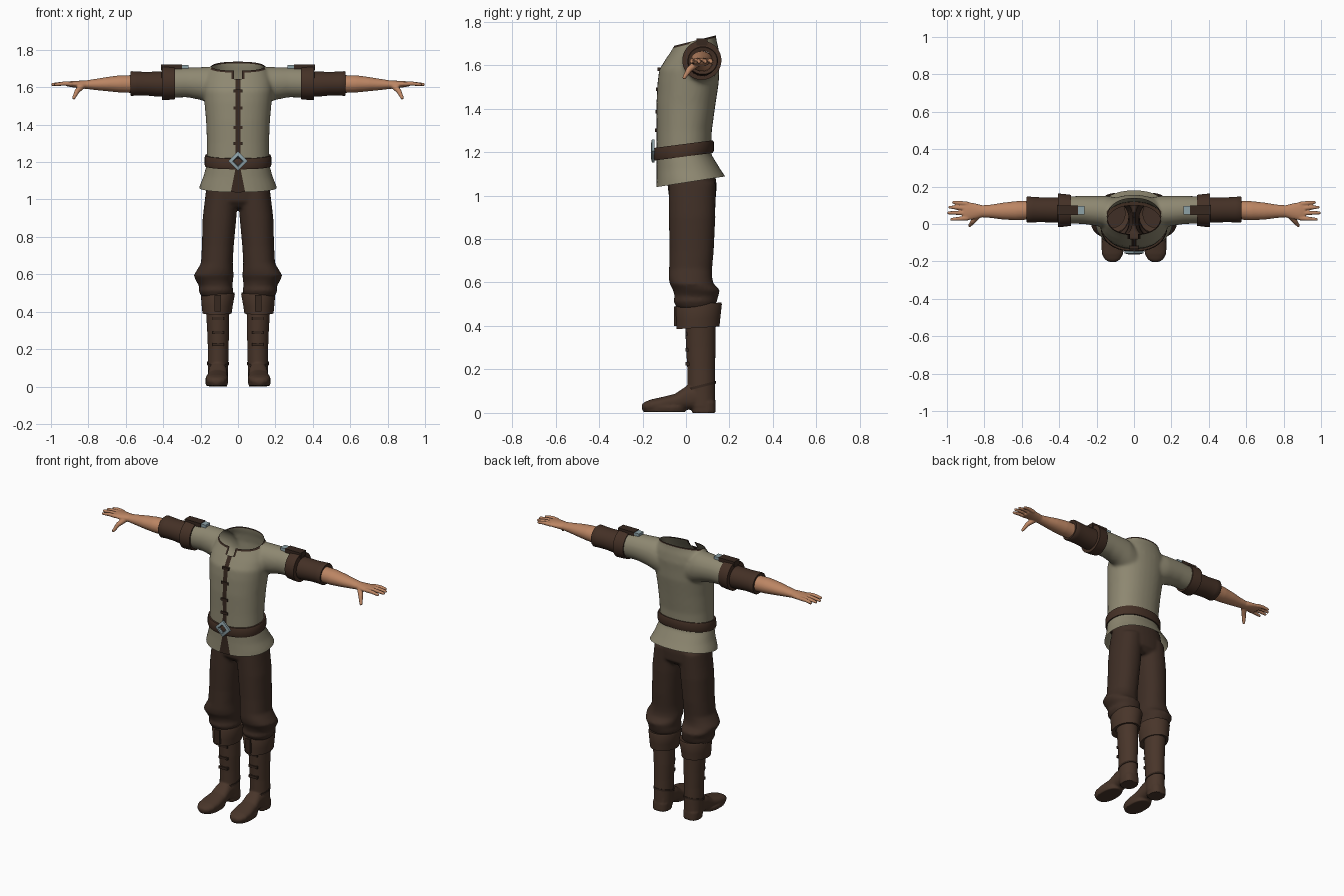
import bpy, bmesh, math
from mathutils import Vector, Matrix


def material(name, r, g, b):
    m = bpy.data.materials.new(name)
    m.diffuse_color = (r, g, b, 1)
    return m


LINEN = material("linen", 0.27, 0.245, 0.165)
TROUSER = material("trouser_brown", 0.05, 0.028, 0.019)
LEATHER = material("leather_brown", 0.058, 0.030, 0.019)
BOOT = material("boot_brown", 0.066, 0.036, 0.023)
TRIM = material("dark_trim", 0.038, 0.021, 0.014)
SKIN = material("skin", 0.50, 0.235, 0.125)
STEEL = material("steel", 0.27, 0.36, 0.39)


def loft(bm, axis, sections, p=2.0, sides=32, caps=True):
    """Skin superellipse sections (position, centre u, centre v, radius u, radius v)."""
    rings = []
    for pos, cu, cv, ru, rv in sections:
        ring = []
        for i in range(sides):
            a = 2 * math.pi * i / sides
            c, s = math.cos(a), math.sin(a)
            u = cu + ru * math.copysign(abs(c) ** (2 / p), c)
            v = cv + rv * math.copysign(abs(s) ** (2 / p), s)
            ring.append(bm.verts.new({'x': (pos, u, v), 'y': (u, pos, v), 'z': (u, v, pos)}[axis]))
        rings.append(ring)
    faces = []
    for a, b in zip(rings, rings[1:]):
        for i in range(sides):
            j = (i + 1) % sides
            faces.append(bm.faces.new((a[i], a[j], b[j], b[i])))
    if caps:
        faces += [bm.faces.new(rings[0]), bm.faces.new(rings[-1])]
    bmesh.ops.recalc_face_normals(bm, faces=faces)


def limb(bm, points, radii):
    """Tapered round rod through points, with ball joints."""
    for k, (p0, r0) in enumerate(zip(points, radii)):
        bmesh.ops.create_icosphere(bm, subdivisions=2, radius=r0, matrix=Matrix.Translation(p0))
        if k:
            a, b = Vector(points[k - 1]), Vector(p0)
            rot = (b - a).to_track_quat('Z', 'Y').to_matrix().to_4x4()
            bmesh.ops.create_cone(bm, cap_ends=True, segments=12, radius1=radii[k - 1], radius2=r0,
                                  depth=(b - a).length, matrix=Matrix.Translation((a + b) / 2) @ rot)


def make(name, bm, mats, mirror=False, voxel=0, smooth=0):
    """Turn a bmesh into an object, optionally fused into one skin and mirrored."""
    me = bpy.data.meshes.new(name)
    bm.to_mesh(me)
    bm.free()
    ob = bpy.data.objects.new(name, me)
    bpy.context.collection.objects.link(ob)
    for m in mats:
        me.materials.append(m)
    bpy.ops.object.select_all(action='DESELECT')
    ob.select_set(True)
    bpy.context.view_layer.objects.active = ob
    if voxel:
        r = ob.modifiers.new("fuse", 'REMESH')
        r.mode, r.voxel_size = 'VOXEL', voxel
        s = ob.modifiers.new("relax", 'SMOOTH')
        s.factor, s.iterations = 0.5, smooth
        for n in ("fuse", "relax"):
            bpy.ops.object.modifier_apply(modifier=n)
    bpy.ops.object.shade_smooth_by_angle(angle=math.radians(45))
    if mirror:
        ob.modifiers.new("mirror", 'MIRROR').use_mirror_merge = False
    return ob


def part(name, axis, sections, mat, tilt=0.0, p=2.0, mirror=False):
    bm = bmesh.new()
    loft(bm, axis, sections, p, 40, False)
    for v in bm.verts:
        v.co.z += tilt * v.co.y
    return make(name, bm, [mat], mirror)


def box(name, lo, hi, mat, mirror=False):
    bm = bmesh.new()
    bmesh.ops.create_cube(bm, size=1)
    for v in bm.verts:
        v.co = [(a + b) / 2 + c * (b - a) for a, b, c in zip(lo, hi, v.co)]
    return make(name, bm, [mat], mirror)


def cut(bm, co, no, clear=False, test=lambda c: True):
    faces = [f for f in bm.faces if test(f.calc_center_median())]
    geom = set(faces)
    for f in faces:
        geom.update(f.verts, f.edges)
    bmesh.ops.bisect_plane(bm, geom=list(geom), plane_co=co, plane_no=no, clear_outer=clear)


# Shirt: torso and sleeves fused, then opened at neck, hem and sleeve ends
bm = bmesh.new()
loft(bm, 'z', [(0.98, 0, .035, .225, .175), (1.07, 0, .028, .207, .164), (1.12, 0, .012, .186, .147),
               (1.19, 0, -.01, .167, .126), (1.30, 0, -.008, .166, .127), (1.42, 0, 0, .171, .136),
               (1.52, 0, .01, .18, .141), (1.58, 0, .015, .185, .138), (1.63, 0, .032, .182, .124),
               (1.68, 0, .045, .166, .104), (1.715, 0, .048, .138, .092), (1.79, 0, .048, .122, .084)], p=2.2)
for s in (1, -1):
    loft(bm, 'x', [(s * .08, .06, 1.59, .08, .105), (s * .15, .066, 1.612, .085, .098),
                   (s * .20, .07, 1.62, .081, .088), (s * .27, .075, 1.626, .075, .08),
                   (s * .40, .075, 1.622, .073, .078)])
shirt = make("shirt", bm, [LINEN, TRIM], voxel=0.009, smooth=10)
bm = bmesh.new()
bm.from_mesh(shirt.data)
neck_n = Vector((0, -.25, 1)).normalized()
neck_p = Vector((0, -.05, 1.69))
cut(bm, neck_p, neck_n, True)
cut(bm, neck_p - neck_n * .009, neck_n, test=lambda c: abs(c.x) < .16)
cut(bm, (0, 0, 1.06), (0, .156, -1), True)
for s in (1, -1):
    cut(bm, (s * .345, 0, 0), (s, 0, 0), True)
    for x in (.014, .022, .034):
        cut(bm, (s * x, 0, 0), (s, 0, 0), test=lambda c: c.y < 0 and abs(c.x) < .06)
    cut(bm, (s * .012, 0, 1.17), (s * .13, 0, .026), test=lambda c: c.y < 0 and c.z < 1.2 and abs(c.x) < .08)
cut(bm, (0, 0, 1.645), (0, 0, 1), test=lambda c: c.y < 0 and abs(c.x) < .06)
slit = []
for f in bm.faces:
    c = f.calc_center_median()
    x, front = abs(c.x), c.y < 0
    if front and c.z > 1.645 and x < .022:
        slit.append(f)
    collar = (c - neck_p).dot(neck_n) > -.009 and x < .145
    placket = front and x < (.034 if c.z > 1.645 else .014)
    hem_gap = front and c.z < 1.18 and x < .012 + (1.17 - c.z) * .2
    f.material_index = int(collar or placket or hem_gap)
    f.smooth = True
bmesh.ops.delete(bm, geom=slit, context='FACES')
bm.to_mesh(shirt.data)
bm.free()

# Placket ties
for z, y in ((1.58, -.126), (1.49, -.134), (1.385, -.137), (1.30, -.138)):
    box("placket_tie", (-.024, y - .004, z - .008), (.024, y + .012, z + .008), TRIM)

# Belt and diamond buckle
part("belt", 'z', [(1.18, 0, -.01, .15, .11), (1.18, 0, -.01, .176, .134), (1.19, 0, -.01, .179, .138),
                   (1.228, 0, -.01, .178, .138), (1.238, 0, -.01, .174, .134), (1.238, 0, -.01, .15, .11)],
     LEATHER, tilt=.13, p=2.2)
bm = bmesh.new()
loft(bm, 'y', [(-.162, 0, 1.205, .03, .03), (-.157, 0, 1.205, .052, .052), (-.145, 0, 1.205, .052, .052),
               (-.145, 0, 1.205, .026, .026), (-.157, 0, 1.205, .024, .024), (-.162, 0, 1.205, .03, .03)],
     sides=4, caps=False)
make("belt_buckle", bm, [STEEL])

# Sleeve cuffs, lower sleeves, shoulder straps
part("sleeve_cuff", 'x', [(.34, .073, 1.622, .06, .06), (.338, .073, 1.622, .083, .086), (.37, .073, 1.622, .087, .089),
                          (.405, .073, 1.622, .090, .090), (.408, .073, 1.622, .06, .06)], LEATHER, mirror=True)
part("lower_sleeve", 'x', [(.37, .075, 1.617, .066, .067), (.43, .075, 1.617, .068, .067),
                           (.49, .076, 1.619, .066, .063), (.54, .077, 1.62, .068, .064),
                           (.57, .077, 1.62, .07, .066), (.575, .077, 1.62, .066, .062),
                           (.57, .077, 1.62, .045, .045)], LEATHER, mirror=True)
box("shoulder_strap", (.30, .048, 1.69), (.412, .1, 1.722), TRIM, True)
box("strap_buckle", (.265, .052, 1.69), (.302, .096, 1.719), STEEL, True)

# Forearm and hand
bm = bmesh.new()
loft(bm, 'x', [(.54, .075, 1.617, .05, .048), (.63, .071, 1.618, .051, .046), (.70, .069, 1.617, .045, .038),
               (.76, .068, 1.615, .036, .03), (.81, .068, 1.614, .032, .023), (.85, .068, 1.615, .042, .02),
               (.89, .069, 1.617, .049, .016), (.915, .069, 1.617, .046, .012)])
for y0, y1, tip in ((.108, .116, .965), (.083, .09, .985), (.057, .06, .992), (.031, .025, .975)):
    limb(bm, [(.89, y0, 1.618), (.93, (y0 + y1) / 2, 1.62), (tip, y1, 1.615)], [.012, .0115, .0085])
limb(bm, [(.83, .05, 1.61), (.86, .015, 1.58), (.878, -.008, 1.543)], [.018, .014, .009])
make("forearm_and_hand", bm, [SKIN], True, voxel=0.004, smooth=4)

# Trousers: hips and legs fused, open at the waist
bm = bmesh.new()
loft(bm, 'z', [(1.16, 0, .015, .158, .11), (1.05, 0, .028, .17, .113), (.99, 0, .03, .168, .108),
               (.955, 0, .03, .12, .075)], p=2.3)
for s in (1, -1):
    loft(bm, 'z', [(1.06, s * .085, .028, .085, .108), (.9, s * .099, .028, .09, .107), (.75, s * .108, .026, .085, .102),
                   (.66, s * .113, .021, .085, .099), (.625, s * .122, .02, .096, .1), (.595, s * .13, .025, .107, .101),
                   (.565, s * .126, .048, .099, .108), (.535, s * .118, .048, .088, .1),
                   (.515, s * .118, .042, .094, .101), (.48, s * .115, .045, .08, .085)], p=2.2)
trousers = make("trousers", bm, [TROUSER], voxel=0.009, smooth=6)
bm = bmesh.new()
bm.from_mesh(trousers.data)
cut(bm, (0, 0, 1.13), (0, 0, 1), True)
bm.to_mesh(trousers.data)
bm.free()

# Boots: shaft, foot, sole and heel fused
bm = bmesh.new()
loft(bm, 'z', [(.45, .11, .066, .064, .072), (.3, .106, .068, .059, .068), (.2, .106, .07, .055, .064),
               (.12, .107, .071, .055, .064), (.03, .107, .075, .054, .06)])
loft(bm, 'y', [(.125, .107, .06, .035, .045), (.06, .108, .075, .05, .058), (0, .108, .068, .051, .054),
               (-.05, .110, .048, .055, .04), (-.11, .113, .04, .061, .033), (-.16, .115, .034, .057, .028),
               (-.188, .115, .03, .042, .021), (-.203, .115, .028, .02, .012)], p=2.4)
loft(bm, 'z', [(0, .108, .083, .05, .054), (.05, .108, .08, .052, .056)], p=2.6)
loft(bm, 'z', [(.004, .114, -.10, .057, .097), (.028, .114, -.10, .062, .102)], p=2.3)
make("boot", bm, [BOOT], True, voxel=0.006, smooth=3)
part("boot_cuff", 'z', [(.395, .112, .055, .055, .065), (.388, .112, .055, .078, .099), (.43, .111, .056, .083, .102),
                        (.49, .108, .058, .091, .107), (.498, .108, .058, .088, .104),
                        (.49, .108, .058, .06, .075)], BOOT, tilt=.06, mirror=True)

# Boot details: cuff tab, lacing straps, ankle seam
box("cuff_tab", (.092, -.056, .40), (.126, -.035, .49), TRIM, True)
for z in (.365, .29, .225):
    box("boot_strap", (.076, -.003, z - .008), (.136, .03, z + .008), TRIM, True)
part("ankle_band", 'z', [(.10, .107, .071, .05, .06), (.10, .107, .071, .058, .067), (.112, .107, .071, .058, .067),
                         (.112, .107, .071, .05, .06)], TRIM, tilt=.25, mirror=True)
